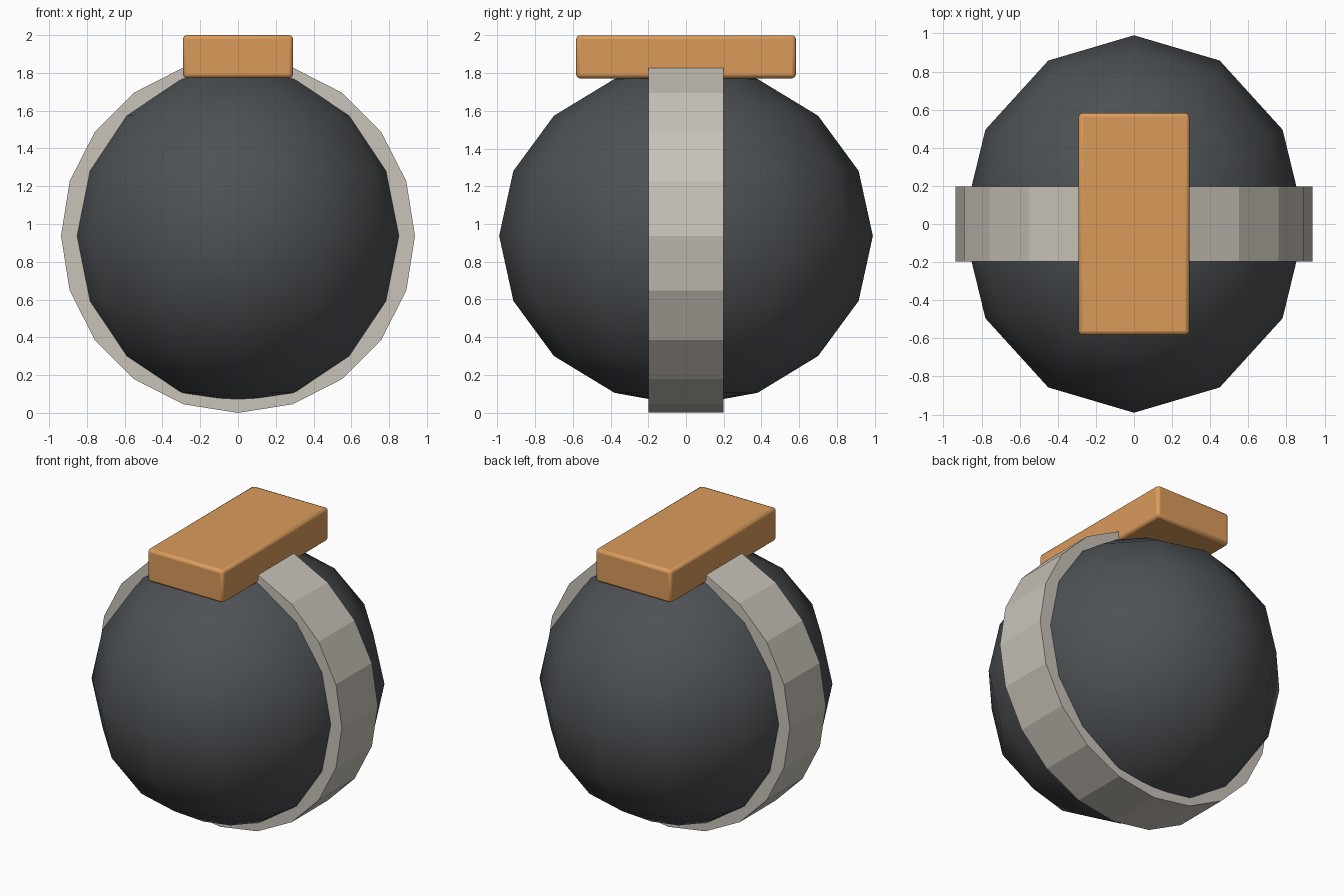
import bpy
from math import radians

if "Cube" in bpy.data.objects:
    bpy.data.objects.remove(bpy.data.objects["Cube"])

CZ = 0.937  # centre height of the ball


def finish(name, color):
    ob = bpy.context.object
    ob.name = name
    bpy.ops.object.transform_apply(location=False, rotation=True, scale=True)
    mat = bpy.data.materials.new(name + "_colour")
    mat.diffuse_color = (*color, 1)
    mat.use_nodes = True
    mat.node_tree.nodes["Principled BSDF"].inputs["Base Color"].default_value = mat.diffuse_color
    ob.data.materials.append(mat)
    return ob


# Dark ball, slightly stretched front to back, smooth shaded
bpy.ops.mesh.primitive_uv_sphere_add(segments=12, ring_count=8, radius=1, location=(0, 0, CZ))
bpy.context.object.scale = (0.90, 0.99, 0.90)
finish("ball", (0.075, 0.083, 0.09))
bpy.ops.object.shade_smooth()

# Flat-faceted 20-sided band around the middle, axis front to back
bpy.ops.mesh.primitive_cylinder_add(vertices=20, radius=CZ, depth=0.395,
                                    location=(0, 0, CZ), rotation=(radians(90), 0, 0))
finish("band", (0.58, 0.54, 0.48))

# Orange block on top with small rounded edges
bpy.ops.mesh.primitive_cube_add(size=1, location=(0, 0, 1.886))
bpy.context.object.scale = (0.583, 1.165, 0.228)
block = finish("top_block", (0.70, 0.33, 0.105))
bevel = block.modifiers.new("soft_edges", 'BEVEL')
bevel.width = 0.02
bevel.segments = 2
bpy.ops.object.shade_smooth_by_angle(angle=radians(30))
